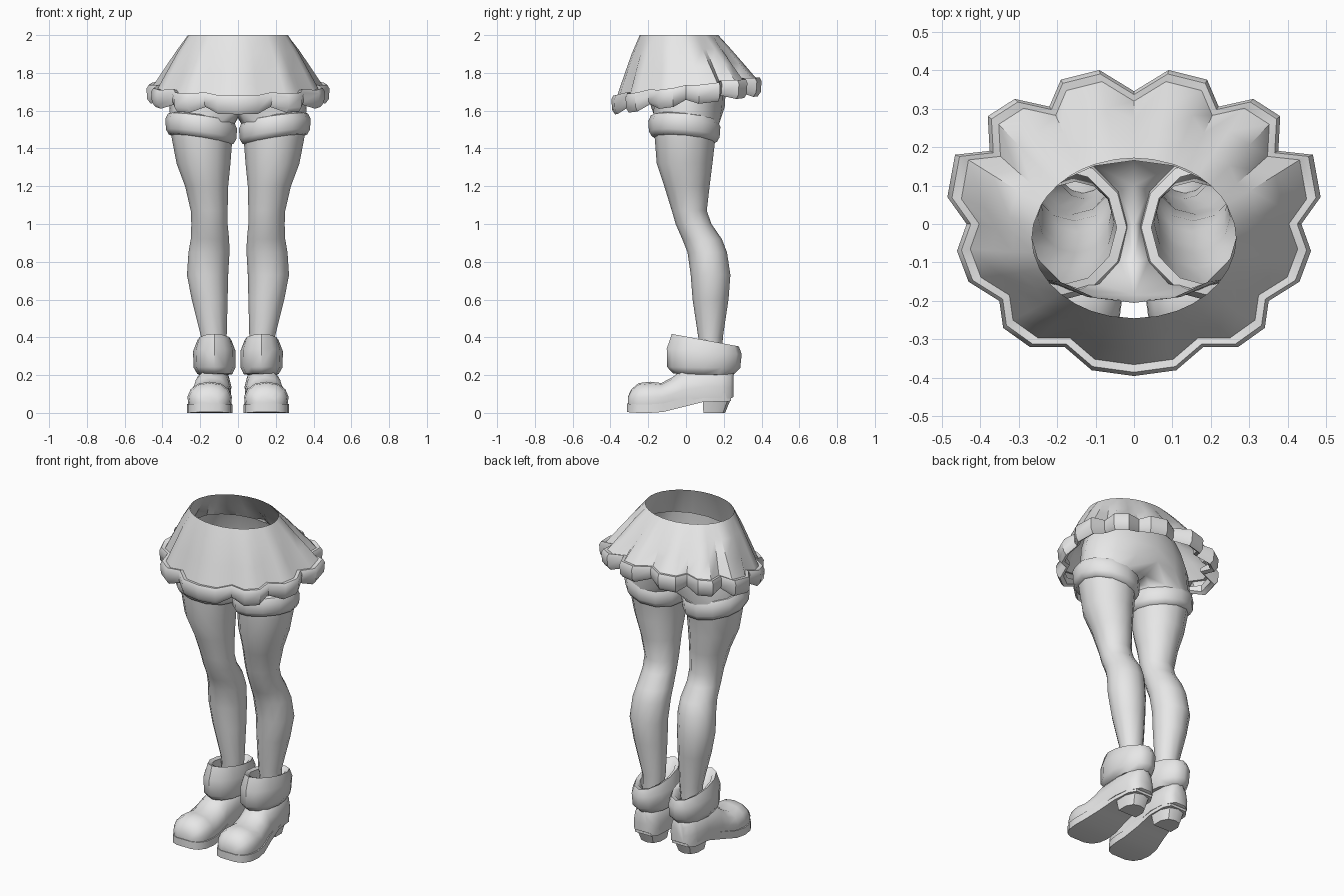
import bpy, bmesh, math

if "Cube" in bpy.data.objects:
    bpy.data.objects.remove(bpy.data.objects["Cube"])

mat = bpy.data.materials.new("plain_grey")
mat.diffuse_color = (0.8, 0.8, 0.8, 1)
mat.use_nodes = True
mat.node_tree.nodes["Principled BSDF"].inputs["Base Color"].default_value = mat.diffuse_color


def loft(bm, rings, closed=True, caps=False):
    """Skin a list of equally long point rings, ordered upward and counter-clockwise."""
    vs = [[bm.verts.new(p) for p in r] for r in rings]
    n = len(vs[0])
    for a, b in zip(vs, vs[1:]):
        for i in range(n if closed else n - 1):
            j = (i + 1) % n
            bm.faces.new((a[i], a[j], b[j], b[i]))
    if caps:
        bm.faces.new(vs[0][::-1])
        bm.faces.new(vs[-1])
    return vs


def finish(name, bm, mirror=False, angle=45, recalc=False):
    bmesh.ops.remove_doubles(bm, verts=bm.verts, dist=0.0005)
    if recalc:
        bmesh.ops.recalc_face_normals(bm, faces=bm.faces)
    me = bpy.data.meshes.new(name)
    bm.to_mesh(me)
    bm.free()
    me.materials.append(mat)
    ob = bpy.data.objects.new(name, me)
    bpy.context.collection.objects.link(ob)
    if mirror:
        m = ob.modifiers.new("mirror", 'MIRROR')
        m.merge_threshold = 0.001
    bpy.context.view_layer.objects.active = ob
    ob.select_set(True)
    bpy.ops.object.shade_smooth_by_angle(angle=math.radians(angle))
    ob.select_set(False)
    return ob


def oval(z, x0, x1, y0, y1, n=12, start=-120, tilt_x=0, tilt_y=0):
    """Oval ring between the given limits; tilts raise z along x and y."""
    cx, cy, rx, ry = (x0 + x1) / 2, (y0 + y1) / 2, (x1 - x0) / 2, (y1 - y0) / 2
    pts = []
    for k in range(n):
        t = math.radians(start + 360 * k / n)
        c, s = math.cos(t), math.sin(t)
        pts.append((cx + rx * c, cy + ry * s, z + tilt_x * c + tilt_y * s))
    return pts


# Scalloped hem outline, right half from back to front
half = [(0, .345), (.09, .40), (.19, .375), (.22, .305), (.31, .325), (.38, .28),
        (.375, .19), (.465, .18), (.485, .07), (.435, 0), (.46, -.07), (.43, -.15),
        (.35, -.2), (.34, -.27), (.27, -.32), (.18, -.32), (.11, -.38), (0, -.395)]
valleys = {0, 3, 6, 9, 12, 15}
idx = list(range(len(half) - 1, -1, -1))
hem = [(half[i][0], half[i][1], i in valleys) for i in idx]
hem += [(-half[i][0], half[i][1], i in valleys) for i in range(1, len(half) - 1)]


def hem_ring(scale, dz, lift=0.0):
    return [(x * scale, y * scale, 1.635 + .12 * (y + .4) + dz + (lift if v else 0))
            for x, y, v in hem]


# Skirt: from hem up to the oval waist
low = hem_ring(.925, .042, .008)
waist = []
for x, y, v in hem:
    t = math.atan2(y / .39, x / .47)
    waist.append((.265 * math.cos(t), -.037 + .208 * math.sin(t), 2.0))
rings = []
for t, bulge in ((0, 1), (.35, 1.01), (.7, 1.02), (1, 1)):
    rings.append([((a[0] + (b[0] - a[0]) * t) * bulge, (a[1] + (b[1] - a[1]) * t) * bulge,
                   a[2] + (b[2] - a[2]) * t) for a, b in zip(low, waist)])
bm = bmesh.new()
loft(bm, rings)
finish("skirt", bm)

# Ruffle: thick scalloped trim round the hem
bm = bmesh.new()
loft(bm, [hem_ring(.90, 0, .01), hem_ring(.905, -.04, .03), hem_ring(.95, -.055, .03),
          hem_ring(.99, -.032, .02), hem_ring(1, .025, .01), hem_ring(.975, .045, .008),
          hem_ring(.925, .042, .008)])
finish("skirt_ruffle", bm, angle=40)

# Legs and hips: twelve-sided leg joined to a half pelvis, then mirrored
leg = [(.25, .075, .19, .08, .19), (.4, .06, .195, .065, .195), (.6, .055, .245, .035, .225),
       (.73, .052, .27, .025, .235), (.85, .045, .262, .008, .217), (.92, .047, .25, -.02, .19),
       (1.0, .055, .247, -.055, .135), (1.07, .055, .25, -.075, .11),
       (1.2, .052, .28, -.115, .125), (1.32, .04, .325, -.155, .14),
       (1.45, .03, .35, -.165, .155), (1.53, .018, .36, -.175, .175)]
leg_rings = [oval(*r) for r in leg]


def half_oval(z, rx, y0, y1):
    cy, ry = (y0 + y1) / 2, (y1 - y0) / 2
    return [(abs(rx * math.cos(a)) if 0 < k < 8 else 0, cy + ry * math.sin(a), z)
            for k, a in ((k, math.radians(-90 + 22.5 * k)) for k in range(9))]


hip = half_oval(1.62, .362, -.185, .205)
crotch = hip + [(0, .1, 1.575), (0, 0, 1.56), (0, -.1, 1.57)]
bm = bmesh.new()
loft(bm, leg_rings + [crotch])
loft(bm, [hip, half_oval(1.7, .35, -.2, .21), half_oval(1.79, .315, -.205, .195),
          half_oval(1.88, .27, -.205, .165)], closed=False)
finish("legs_and_hips", bm, mirror=True, angle=60)

# Thigh bands: puffy, tilted down toward the inside and back
bm = bmesh.new()
band = [(1.445, .025), (1.45, .008), (1.475, -.006), (1.53, -.01), (1.56, .004), (1.565, .03)]
loft(bm, [oval(z, .015 + d, .375 - d, -.19 + d, .172 - d, tilt_x=.025, tilt_y=-.015)
          for z, d in band])
finish("thigh_band", bm, mirror=True)

# Boot cuffs: wide folded collars, higher at the front
cuff = [(.2, .06, .19, 0, .2, 0), (.205, .03, .215, -.07, .25, -.005),
        (.24, .014, .235, -.1, .287, -.003), (.325, .012, .238, -.102, .295, -.015),
        (.385, .035, .215, -.075, .28, -.033), (.375, .055, .195, -.045, .25, -.03),
        (.3, .06, .195, 0, .21, 0)]
bm = bmesh.new()
loft(bm, [oval(*r[:5], tilt_y=r[5]) for r in cuff])
finish("boot_cuff", bm, mirror=True, angle=50)

# Boot uppers: domed sections from toe to heel (y, centre, half width, bottom, top)
upper = [(-.308, .15, .05, .045, .085), (-.29, .15, .085, .042, .125), (-.25, .15, .11, .042, .158),
         (-.19, .15, .118, .042, .165), (-.13, .148, .115, .042, .158), (-.07, .143, .105, .05, .19),
         (-.02, .138, .1, .06, .23), (.1, .13, .095, .08, .25), (.19, .127, .085, .08, .25),
         (.235, .125, .065, .075, .24), (.252, .125, .035, .085, .22)]
bm = bmesh.new()
rings = []
for y, cx, w, z0, z1 in upper:
    h = z1 - z0
    rings.append([(cx + w * a, y, z0 + h * b) for a, b in
                  ((-.95, 0), (-1, .35), (-.85, .68), (-.5, .92), (0, 1),
                   (.5, .92), (.85, .68), (1, .35), (.95, 0))])
loft(bm, rings, caps=True)
finish("boot_upper", bm, mirror=True, angle=50, recalc=True)

# Soles: flat under the toe, arched toward the heel
sole = [(-.313, .15, .05, .005), (-.292, .15, .088, .002), (-.25, .15, .112, 0),
        (-.19, .15, .12, 0), (-.12, .148, .115, .005), (-.02, .14, .098, .03),
        (.09, .13, .087, .058), (.2, .127, .08, .06), (.238, .125, .055, .062)]
bm = bmesh.new()
loft(bm, [[(cx - w, y, z), (cx + w, y, z), (cx + w, y, z + .045), (cx - w, y, z + .045)]
          for y, cx, w, z in sole], caps=True)
finish("boot_sole", bm, mirror=True, angle=35, recalc=True)

# Heels: tapered blocks, flat at the front and rounded behind
bm = bmesh.new()
shape = [(-1, 0), (1, 0), (1, .55), (.65, .9), (0, 1), (-.65, .9), (-1, .55)]
loft(bm, [[(.127 + w * a, y0 + (y1 - y0) * b, z) for a, b in shape]
          for z, w, y0, y1 in ((0, .062, .092, .207), (.085, .08, .087, .242))], caps=True)
finish("boot_heel", bm, mirror=True, angle=35, recalc=True)
